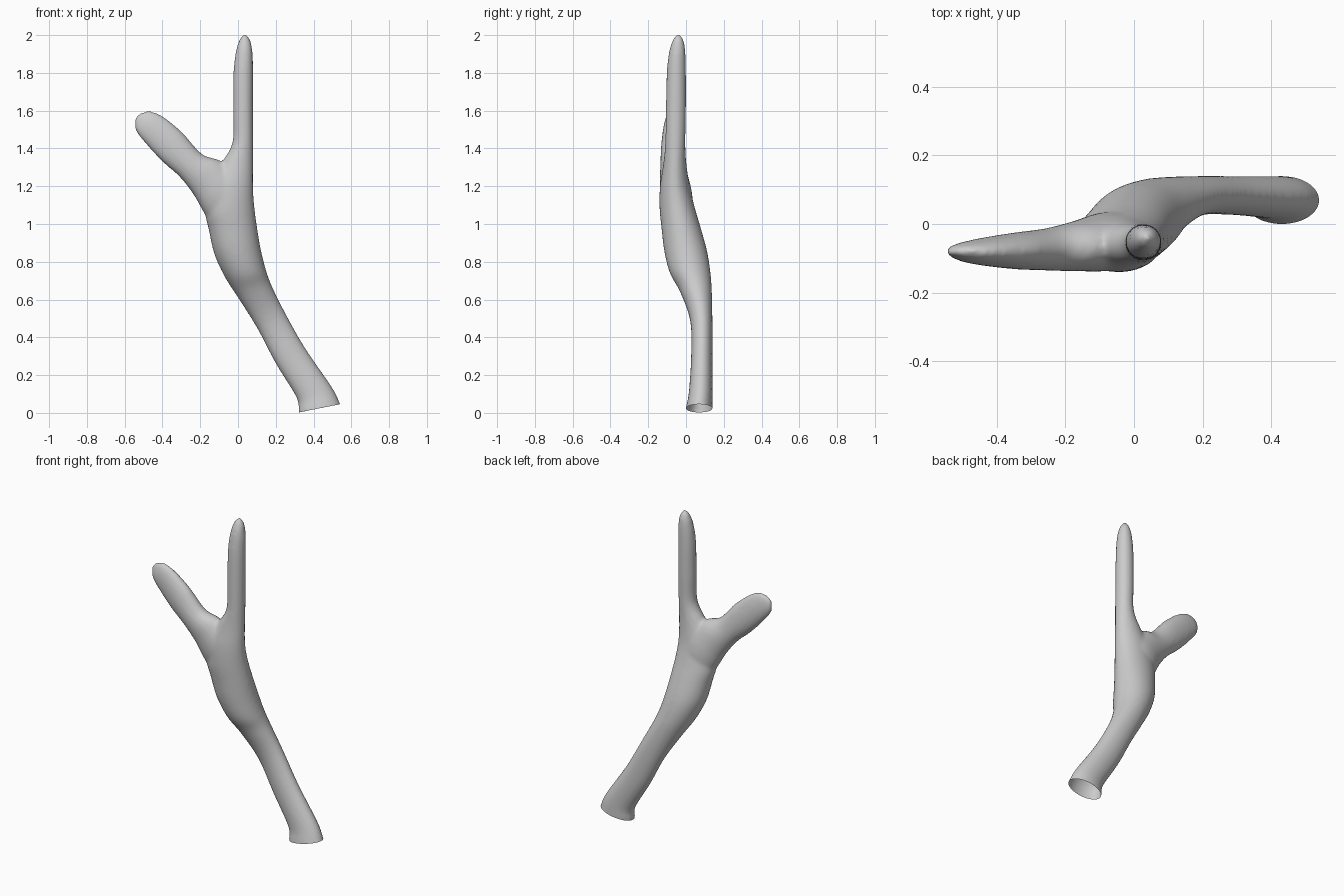
import bpy, bmesh, math
from mathutils import Vector

cube = bpy.data.objects.get("Cube")
if cube:
    bpy.data.objects.remove(cube)

SIDES, STEPS = 32, 5

# Each section: left x, left z, right x, right z, front y, back y
trunk = [
    (.34, -.07, .57, -.03, -.01, .14),
    (.32, .005, .54, .05, 0, .14),
    (.31, .08, .495, .14, .015, .14),
    (.20, .26, .355, .345, .027, .14),
    (.10, .45, .25, .53, .022, .14),
    (0, .61, .18, .67, -.03, .137),
    (-.07, .72, .147, .76, -.085, .13),
    (-.125, .84, .12, .87, -.115, .112),
    (-.155, .97, .10, .99, -.13, .078),
    (-.175, 1.07, .086, 1.10, -.14, .047),
    (-.16, 1.20, .08, 1.20, -.138, .02),
    (-.09, 1.32, .08, 1.32, -.12, .002),
    (-.03, 1.43, .08, 1.43, -.11, -.003),
    (-.026, 1.6, .08, 1.6, -.107, 0),
    (-.024, 1.8, .08, 1.8, -.102, 0),
    (-.012, 1.91, .077, 1.91, -.09, -.003),
    (.005, 1.97, .066, 1.97, -.072, -.012),
    (.025, 2.002, .047, 2.002, -.052, -.03),
]
branch = [
    (-.10, .95, .03, 1.05, -.09, .03),
    (-.175, 1.05, .02, 1.22, -.135, .035),
    (-.235, 1.155, -.085, 1.33, -.138, .01),
    (-.31, 1.25, -.19, 1.37, -.136, -.012),
    (-.40, 1.33, -.29, 1.48, -.132, -.025),
    (-.48, 1.415, -.37, 1.55, -.123, -.038),
    (-.53, 1.475, -.43, 1.587, -.113, -.05),
    (-.548, 1.515, -.475, 1.598, -.10, -.06),
    (-.548, 1.555, -.52, 1.588, -.088, -.072),
]


def refine(rows):
    """Smoothly interpolate extra sections between the given ones."""
    out = []
    for i in range(len(rows) - 1):
        a, b, c, d = (rows[min(max(i + k, 0), len(rows) - 1)] for k in (-1, 0, 1, 2))
        for s in range(STEPS):
            t = s / STEPS
            out.append([q + .5 * t * (r - p + t * (2*p - 5*q + 4*r - w + t * (3*(q - r) + w - p)))
                        for p, q, r, w in zip(a, b, c, d)])
    return out + [rows[-1]]


def loft(bm, rows):
    """Skin elliptical sections into a closed limb."""
    rings = []
    for xl, zl, xr, zr, yf, yb in refine(rows):
        centre = Vector((xl + xr, yf + yb, zl + zr)) / 2
        across = Vector((xr - xl, 0, zr - zl)) / 2
        depth = Vector((0, (yb - yf) / 2, 0))
        angles = [math.tau * k / SIDES for k in range(SIDES)]
        rings.append([bm.verts.new(centre + across * math.cos(a) + depth * math.sin(a))
                      for a in angles])
    for lo, hi in zip(rings, rings[1:]):
        for k in range(SIDES):
            n = (k + 1) % SIDES
            bm.faces.new((lo[k], lo[n], hi[n], hi[k]))
    bm.faces.new(rings[0][::-1])
    bm.faces.new(rings[-1])


# Trunk with upright stem, plus side branch
bm = bmesh.new()
loft(bm, trunk)
loft(bm, branch)
bmesh.ops.recalc_face_normals(bm, faces=bm.faces)
mesh = bpy.data.meshes.new("forked_branch")
bm.to_mesh(mesh)
bm.free()
obj = bpy.data.objects.new("forked_branch", mesh)
bpy.context.collection.objects.link(obj)

# Blend the limbs into one skin
remesh = obj.modifiers.new("blend", 'REMESH')
remesh.mode = 'VOXEL'
remesh.voxel_size = .011
smooth = obj.modifiers.new("soften", 'SMOOTH')
smooth.factor = .5
smooth.iterations = 6
bpy.context.view_layer.objects.active = obj
obj.select_set(True)
for name in ("blend", "soften"):
    bpy.ops.object.modifier_apply(modifier=name)

# Slice the foot open along a slightly tilted rim
bm = bmesh.new()
bm.from_mesh(obj.data)
bmesh.ops.bisect_plane(bm, geom=bm.verts[:] + bm.edges[:] + bm.faces[:],
                       plane_co=(.32, 0, .002), plane_no=(-.2, 0, 1), clear_inner=True)
bm.to_mesh(obj.data)
bm.free()

grey = bpy.data.materials.new("plain grey")
grey.use_nodes = True
colour = (.6, .6, .6, 1)
grey.diffuse_color = colour
grey.node_tree.nodes["Principled BSDF"].inputs["Base Color"].default_value = colour
obj.data.materials.clear()
obj.data.materials.append(grey)
bpy.ops.object.shade_smooth_by_angle(angle=math.radians(50))
